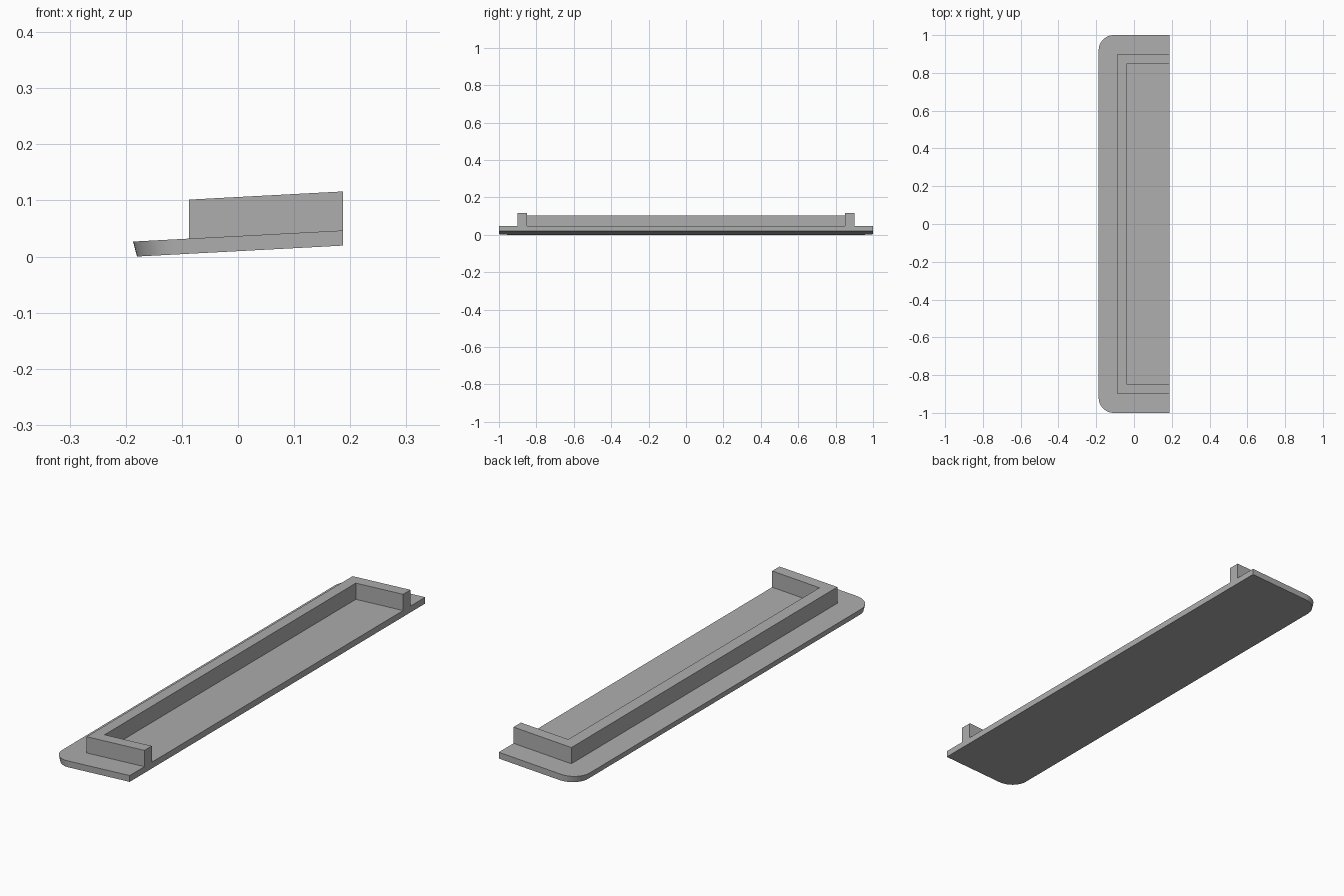
import bpy, bmesh
from math import sin, cos, pi, radians

cube = bpy.data.objects.get("Cube")
if cube:
    bpy.data.objects.remove(cube, do_unlink=True)

gray = bpy.data.materials.new("medium gray")
gray.use_nodes = True
colour = (0.42, 0.42, 0.42, 1)
gray.diffuse_color = colour
gray.node_tree.nodes["Principled BSDF"].inputs["Base Color"].default_value = colour

END = 0.187      # straight long edge
SLOPE = 0.053    # rise of every layer towards that edge


def layer(height):
    """Sloping surface given by its height at the straight edge."""
    return lambda x: height - SLOPE * (END - x)


def prism(name, outline, bottom, top, lean=0.0):
    """Extrude a plan outline between two sloping surfaces."""
    bm = bmesh.new()
    low, high = [], []
    for x, y in outline:
        shift = 0 if x > END - 0.001 else lean
        low.append(bm.verts.new((x + shift, y, bottom(x + shift))))
        high.append(bm.verts.new((x, y, top(x))))
    bm.faces.new(low[::-1])
    bm.faces.new(high)
    for i in range(len(outline)):
        j = (i + 1) % len(outline)
        bm.faces.new((low[i], low[j], high[j], high[i]))
    bmesh.ops.recalc_face_normals(bm, faces=bm.faces)
    mesh = bpy.data.meshes.new(name)
    bm.to_mesh(mesh)
    bm.free()
    mesh.materials.append(gray)
    obj = bpy.data.objects.new(name, mesh)
    bpy.context.collection.objects.link(obj)
    bpy.ops.object.select_all(action='DESELECT')
    obj.select_set(True)
    bpy.context.view_layer.objects.active = obj
    bpy.ops.object.shade_smooth_by_angle(angle=radians(30))
    return obj


def mirrored(half):
    """Close a half outline (y > 0) with its mirror image."""
    return half + [(x, -y) for x, y in reversed(half)]


# Base plate with two rounded corners and a leaning outer edge
R, STEPS = 0.08, 12
corner = [(-END + R - R * sin(a), 1 - R + R * cos(a))
          for a in (i * pi / 2 / STEPS for i in range(STEPS + 1))]
plate_top = layer(0.0465)
prism("base_plate", mirrored([(END, 1.0)] + corner),
      layer(0.0195), plate_top, lean=0.007)

# Three-sided raised rim, open at the straight edge
outer = [(END, 0.90), (-0.087, 0.90)]
inner = [(-0.037, -0.85), (END, -0.85)]
rim = outer + [(x, -y) for x, y in reversed(outer)]
rim += [(x, y) for x, y in reversed(inner)] + [(x, -y) for x, y in inner]
prism("raised_rim", rim, plate_top, layer(0.116))
